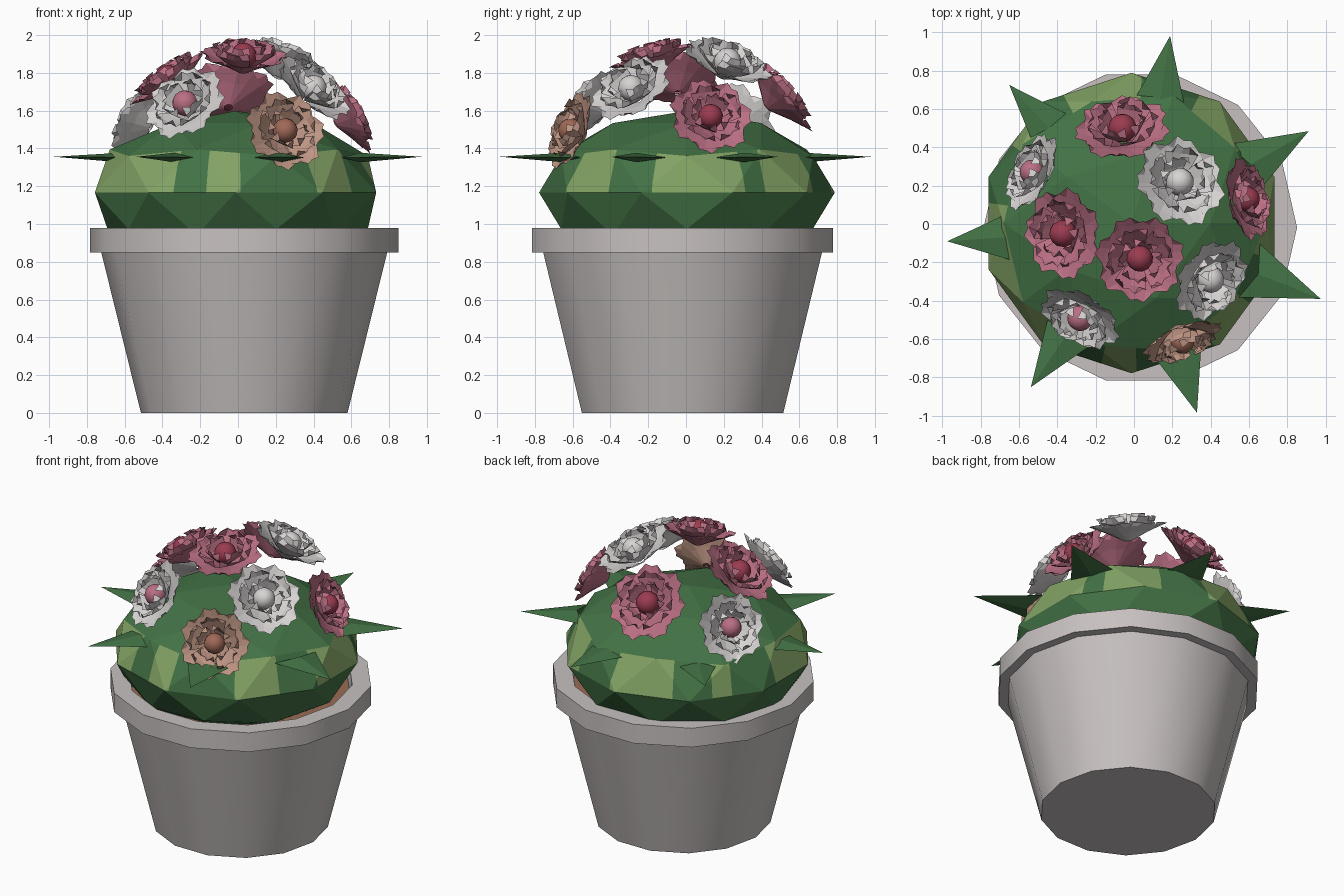
import bpy, bmesh, math
from mathutils import Vector, Matrix

if "Cube" in bpy.data.objects:
    bpy.data.objects.remove(bpy.data.objects["Cube"], do_unlink=True)


def material(name, r, g, b):
    m = bpy.data.materials.new(name)
    m.use_nodes = True
    m.diffuse_color = (r, g, b, 1)
    node = m.node_tree.nodes["Principled BSDF"]
    node.inputs["Base Color"].default_value = (r, g, b, 1)
    node.inputs["Roughness"].default_value = 0.9
    return m


STONE = material("pale stone", .57, .535, .525)
GREEN = material("dark green", .056, .17, .06)
LIME = material("light green", .23, .37, .13)
PINK = material("pink", .49, .16, .23)
CRIMSON = material("crimson", .33, .045, .08)
WHITE = material("off white", .68, .655, .65)
PEACH = material("peach", .53, .31, .235)
RUST = material("rust", .35, .14, .095)
SOIL = material("soil brown", .32, .15, .09)


def finish(name, bm, mats, smooth=False):
    mesh = bpy.data.meshes.new(name)
    bm.to_mesh(mesh)
    bm.free()
    for m in mats:
        mesh.materials.append(m)
    ob = bpy.data.objects.new(name, mesh)
    bpy.context.collection.objects.link(ob)
    if smooth:
        bpy.ops.object.select_all(action='DESELECT')
        ob.select_set(True)
        bpy.context.view_layer.objects.active = ob
        bpy.ops.object.shade_smooth_by_angle()
    return ob


def lathe(name, profile, mat, steps=14):
    bm = bmesh.new()
    verts = [bm.verts.new((r, 0, z)) for r, z in profile]
    edges = [bm.edges.new(pair) for pair in zip(verts, verts[1:])]
    bmesh.ops.spin(bm, geom=verts + edges, axis=(0, 0, 1), cent=(0, 0, 0),
                   angle=math.tau, steps=steps)
    bmesh.ops.remove_doubles(bm, verts=bm.verts, dist=.001)
    bmesh.ops.recalc_face_normals(bm, faces=bm.faces)
    ob = finish(name, bm, [mat], smooth=True)
    ob.location = (.033, -.018, 0)


# Pot with an overhanging rim, and the soil inside it
lathe("pot", [(0, 0), (.547, 0), (.757, .85), (.817, .85), (.817, .98),
              (.7, .98), (.685, .86), (0, .86)], STONE)
lathe("soil", [(.688, .9), (0, .91)], SOIL)

# Squat faceted cactus: upper half first, its belt cut at the patch borders
PATCHES = [(-14, 24), (34, 62), (86, 118), (137, 147),
           (172, 244), (258, 272), (304, 326)]
bm = bmesh.new()
bmesh.ops.create_icosphere(bm, subdivisions=2, radius=1)
bmesh.ops.delete(bm, geom=[v for v in bm.verts if v.co.z < -.01], context='VERTS')
for border in [b for patch in PATCHES for b in patch]:
    a = math.radians(border)
    ray = Vector((math.cos(a), math.sin(a), 0))
    near = [f for f in bm.faces if f.calc_center_median().z < .45
            and f.calc_center_median().dot(ray) > .5]
    geom = near + list({e for f in near for e in f.edges})
    geom += list({v for f in near for v in f.verts})
    bmesh.ops.bisect_plane(bm, geom=geom, dist=.0005, plane_co=(0, 0, 0),
                           plane_no=(-ray.y, ray.x, 0))
belt = [f for f in bm.faces if max(v.co.z for v in f.verts) < .6]
for f in belt:
    c = f.calc_center_median()
    az = math.degrees(math.atan2(c.y, c.x)) % 360
    f.material_index = int(any((az - lo) % 360 < hi - lo for lo, hi in PATCHES))

# Plain green underside, mirrored from the upper half
bmesh.ops.mirror(bm, geom=bm.verts[:] + bm.edges[:] + bm.faces[:],
                 matrix=Matrix.Identity(4), axis='Z', merge_dist=.001)
for f in bm.faces:
    if f.calc_center_median().z < 0:
        f.material_index = 0
bmesh.ops.recalc_face_normals(bm, faces=bm.faces)
bmesh.ops.scale(bm, vec=(.783, .783, .432), verts=bm.verts)
bmesh.ops.translate(bm, vec=(-.013, .005, 1.167), verts=bm.verts)
finish("cactus_body", bm, [GREEN, LIME])


# Flat pointed spikes around the belt
def spike(name, angle):
    bm = bmesh.new()
    ring = [bm.verts.new(p) for p in
            [(.61, -.15, 0), (.66, 0, -.025), (.61, .15, 0), (.66, 0, .025)]]
    tip = bm.verts.new((1.01, 0, .004))
    for a, b in zip(ring, ring[1:] + ring[:1]):
        bm.faces.new((a, b, tip))
    bm.faces.new(ring)
    bmesh.ops.recalc_face_normals(bm, faces=bm.faces)
    ob = finish(name, bm, [GREEN])
    ob.location = (.034, -.018, 1.352)
    ob.rotation_euler.z = angle


for i in range(7):
    spike(f"spike_{i + 1}", math.radians(29.8) + i * math.tau / 7)


# One broad petal with a ragged tip, as a cupped grid fanning out from the base
ACROSS = (-1, -.5, 0, .5, 1)
RAGGED = (-.05, -.006, -.012, .004, -.045)


def petal(bm, rows, turn):
    spin = Matrix.Rotation(turn, 3, 'Z')
    grid = []
    for n, (r, z, w) in enumerate(rows):
        jag = 1 if n == len(rows) - 1 else 0
        grid.append([bm.verts.new(spin @ Vector(
            (r + jag * RAGGED[k], w * s, z + .12 * w * abs(s))))
            for k, s in enumerate(ACROSS)])
    for low, high in zip(grid, grid[1:]):
        for k in range(len(ACROSS) - 1):
            bm.faces.new((low[k], high[k], high[k + 1], low[k + 1]))


# Each layer: petal count, then radius, height and half width along the petal
LAYERS = [
    (7, [(.02, -.095, .01), (.12, -.045, .06), (.185, -.02, .09), (.24, 0, .075)]),
    (5, [(.02, -.085, .01), (.1, -.03, .07), (.15, .01, .09), (.18, .045, .07)]),
    (4, [(.02, -.075, .01), (.08, -.02, .06), (.105, .03, .07), (.115, .065, .05)]),
]


def flower(name, spot, size, outer, heart):
    bm = bmesh.new()
    for layer, (count, rows) in enumerate(LAYERS):
        for i in range(count):
            petal(bm, rows, (i + .35 * layer) * math.tau / count)
    petals = set(bm.faces)
    bmesh.ops.create_uvsphere(bm, u_segments=12, v_segments=8, radius=.072)
    for f in bm.faces:
        if f not in petals:
            f.material_index = 1
            f.smooth = True
    ob = finish(name, bm, [outer, heart])
    x, y, z = spot
    facing = Vector((x, y, z - 1.25))
    ob.rotation_euler = facing.to_track_quat('Z', 'Y').to_euler()
    ob.location = spot
    ob.scale = (size, size, size)


# Crown of flowers above the cactus
for name, spot, size, outer, heart in [
    ("pink_flower_back", (-.06, .5, 1.68), 1.04, PINK, CRIMSON),
    ("pink_flower_left", (.59, .13, 1.57), .92, PINK, CRIMSON),
    ("pink_flower_right", (-.37, -.05, 1.77), 1, PINK, CRIMSON),
    ("pink_flower_top", (.03, -.18, 1.89), .97, PINK, CRIMSON),
    ("white_flower_top", (.24, .22, 1.86), 1.02, WHITE, WHITE),
    ("white_flower_left", (.4, -.29, 1.72), .97, WHITE, WHITE),
    ("white_flower_right", (-.53, .27, 1.55), .92, WHITE, PINK),
    ("white_flower_front", (-.28, -.49, 1.64), .95, WHITE, PINK),
    ("peach_flower_front", (.25, -.61, 1.495), .92, PEACH, RUST),
]:
    flower(name, spot, size, outer, heart)
